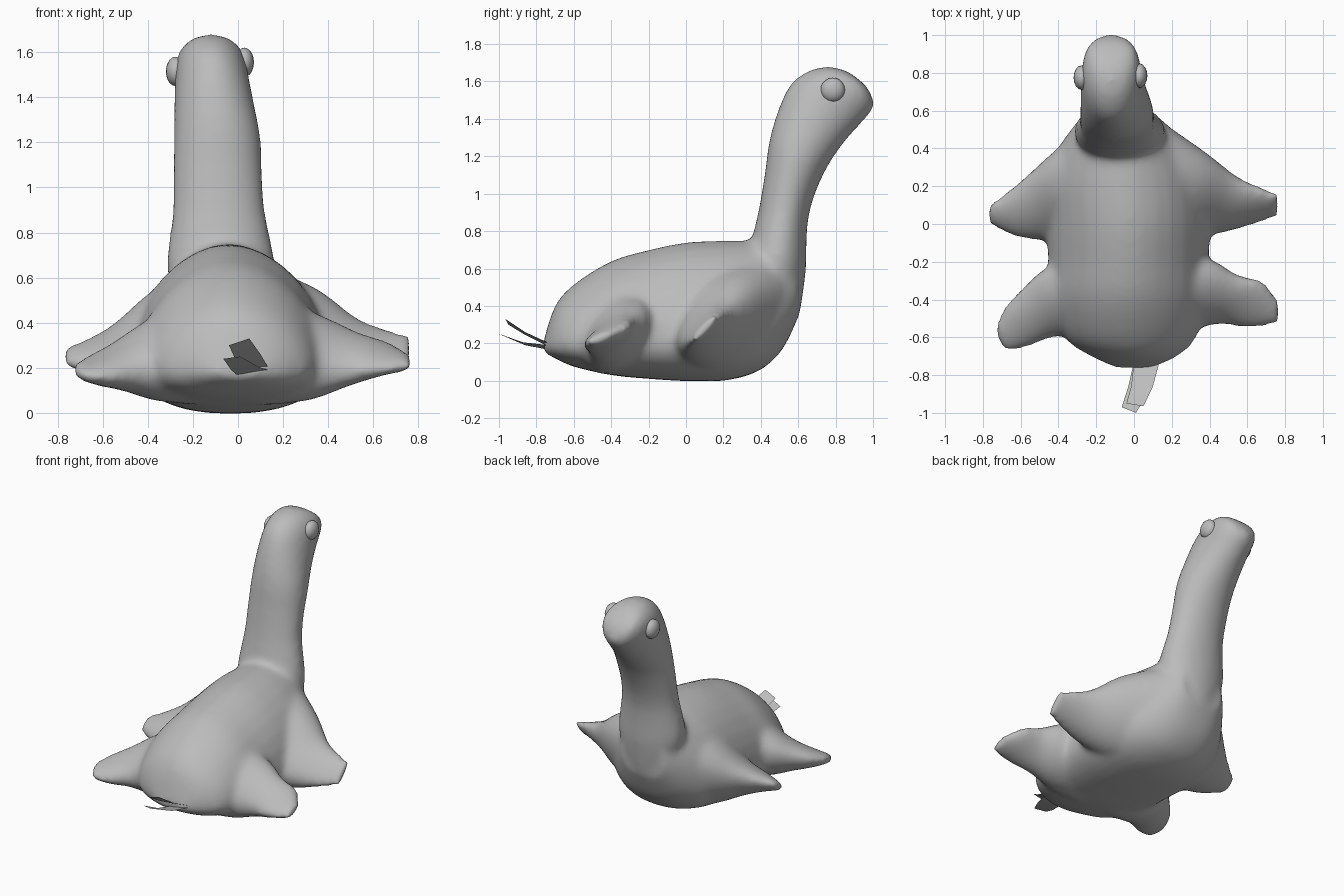
import bpy, bmesh, math
from mathutils import Vector

if "Cube" in bpy.data.objects:
    bpy.data.objects.remove(bpy.data.objects["Cube"])

grey = bpy.data.materials.new("matte grey")
grey.diffuse_color = (0.5, 0.5, 0.5, 1)
grey.use_nodes = True
grey.node_tree.nodes["Principled BSDF"].inputs["Base Color"].default_value = grey.diffuse_color


def make_object(name, bm):
    bmesh.ops.recalc_face_normals(bm, faces=bm.faces[:])
    mesh = bpy.data.meshes.new(name)
    bm.to_mesh(mesh)
    bm.free()
    mesh.materials.append(grey)
    for p in mesh.polygons:
        p.use_smooth = True
    ob = bpy.data.objects.new(name, mesh)
    bpy.context.collection.objects.link(ob)
    return ob


def resample(sections, steps=4):
    """Catmull-Rom interpolation between sections."""
    out = []
    for i in range(len(sections) - 1):
        p = [sections[min(max(k, 0), len(sections) - 1)] for k in range(i - 1, i + 3)]
        for s in range(steps):
            t = s / steps
            w = ((-t + 2 * t**2 - t**3) / 2, (2 - 5 * t**2 + 3 * t**3) / 2,
                 (t + 4 * t**2 - 3 * t**3) / 2, (t**3 - t**2) / 2)
            out.append([sum((Vector(p[k][m]) * w[k] for k in range(4)), Vector((0, 0, 0)))
                        for m in range(4)])
    return out + [[Vector(v) for v in sections[-1]]]


def loft(bm, sections, n=32, e_up=2.0, e_down=2.0):
    """Closed tube through (centre, side, up, down) superelliptical sections."""
    rings = []
    for c, side, up, down in resample(sections):
        ring = []
        for i in range(n):
            a = 2 * math.pi * i / n
            co, s = math.cos(a), math.sin(a)
            e = 2 / (e_up if s > 0 else e_down)
            u = math.copysign(abs(co) ** e, co)
            ring.append(bm.verts.new(c + side * u + (up if s > 0 else down) * abs(s) ** e))
        rings.append(ring)
    for r, q in zip(rings, rings[1:]):
        for i in range(n):
            j = (i + 1) % n
            bm.faces.new((r[i], r[j], q[j], q[i]))
    bm.faces.new(rings[0][::-1])
    bm.faces.new(rings[-1])


skin = bmesh.new()

# Torso: y, centre x, half width, widest height, top, bottom
torso = [(-.76, 0, .10, .18, .22, .15), (-.70, 0, .23, .19, .40, .12),
         (-.60, -.02, .35, .20, .515, .075), (-.40, -.03, .42, .21, .64, .03),
         (-.20, -.03, .425, .22, .70, .01), (0, -.03, .435, .24, .74, -.002),
         (.20, -.04, .43, .28, .75, .00), (.35, -.05, .38, .32, .75, .035),
         (.45, -.06, .31, .37, .76, .095), (.53, -.07, .24, .42, .75, .19),
         (.60, -.08, .17, .48, .70, .34)]
loft(skin, [((x, y, z), (w, 0, 0), (0, 0, t - z), (0, 0, b - z))
            for y, x, w, z, t, b in torso], e_up=1.8, e_down=2.3)

# Neck and head: centre x, half width, back edge (y, z), front edge (y, z)
neck = [(-.07, .18, .36, .50, .61, .36), (-.075, .24, .33, .66, .64, .58),
        (-.08, .225, .36, .79, .645, .75), (-.085, .205, .39, .92, .655, .87),
        (-.09, .198, .42, 1.10, .69, 1.00), (-.092, .193, .445, 1.28, .76, 1.15),
        (-.105, .178, .49, 1.44, .85, 1.28), (-.115, .164, .555, 1.58, .94, 1.38),
        (-.12, .157, .65, 1.655, .985, 1.43), (-.12, .14, .76, 1.68, 1.005, 1.475),
        (-.12, .115, .86, 1.655, .995, 1.52), (-.12, .06, .925, 1.61, .965, 1.575)]
sections = []
for x, w, by, bz, fy, fz in neck:
    half = Vector((0, (fy - by) / 2, (fz - bz) / 2))
    sections.append(((x, (by + fy) / 2, (bz + fz) / 2), (w, 0, 0), half, -half))
loft(skin, sections)


def flipper(thick, centres, chords):
    """Tapering paddle, a little deeper below than above."""
    loft(skin, [(c, s, (0, 0, t), (0, 0, -1.2 * t))
                for t, c, s in zip(thick, centres, chords)])


# Flippers: thickness, centres and half chords from root to tip
front_thick = (.27, .21, .115, .058, .027)
rear_thick = (.22, .165, .098, .055, .024)
flipper(front_thick,
        [(.10, .24, .36), (.32, .16, .33), (.50, .10, .285), (.65, .09, .275), (.768, .10, .28)],
        [(.05, .30, .10), (.06, .22, .08), (.05, .15, .07), (.04, .10, .07), (0, .06, .06)])
flipper(front_thick,
        [(-.18, .24, .36), (-.37, .15, .32), (-.52, .08, .27), (-.66, .04, .25), (-.775, .05, .25)],
        [(-.05, .30, .08), (-.06, .23, .05), (-.06, .165, .05), (-.04, .11, .04), (0, .05, .03)])
flipper(rear_thick,
        [(.10, -.38, .30), (.33, -.38, .26), (.50, -.40, .245), (.64, -.425, .24), (.77, -.47, .225)],
        [(.08, .22, .05), (.08, .19, .06), (.05, .13, .06), (.04, .125, .05), (0, .06, .02)])
flipper(rear_thick,
        [(-.15, -.38, .30), (-.36, -.41, .25), (-.51, -.47, .215), (-.63, -.55, .19), (-.715, -.615, .18)],
        [(-.08, .22, .03), (-.10, .18, .03), (-.08, .13, .03), (-.06, .105, .03), (-.025, .06, .02)])

# Merge everything into one soft skin
body = make_object("body", skin)
remesh = body.modifiers.new("merge", 'REMESH')
remesh.mode = 'VOXEL'
remesh.voxel_size = 0.02
remesh.use_smooth_shade = True
smooth = body.modifiers.new("soften", 'SMOOTH')
smooth.factor = 0.5
smooth.iterations = 14

# Eyes: flattened balls on the sides of the head
for name, c in (("left_eye", (-.277, .775, 1.515)), ("right_eye", (.028, .785, 1.555))):
    bm = bmesh.new()
    bmesh.ops.create_uvsphere(bm, u_segments=16, v_segments=10, radius=0.065)
    bmesh.ops.scale(bm, vec=(.66, 1, 1), verts=bm.verts)
    bmesh.ops.translate(bm, vec=c, verts=bm.verts)
    make_object(name, bm)

# Tail: two thin bent strips, as left/right edge pairs from root to tip
tails = {
    "lower_tail": [((0, -.73, .165), (.135, -.73, .19)), ((-.03, -.86, .19), (.09, -.87, .205)),
                   ((-.065, -.97, .24), (.01, -1.0, .25))],
    "upper_tail": [((0, -.73, .18), (.135, -.73, .20)), ((-.015, -.86, .245), (.10, -.86, .26)),
                   ((-.04, -.95, .30), (.05, -.965, .33))],
}
for name, pairs in tails.items():
    bm = bmesh.new()
    rows = [[bm.verts.new(p) for p in pair] for pair in pairs]
    for (a, b), (c, d) in zip(rows, rows[1:]):
        bm.faces.new((a, b, d, c))
    make_object(name, bm)
